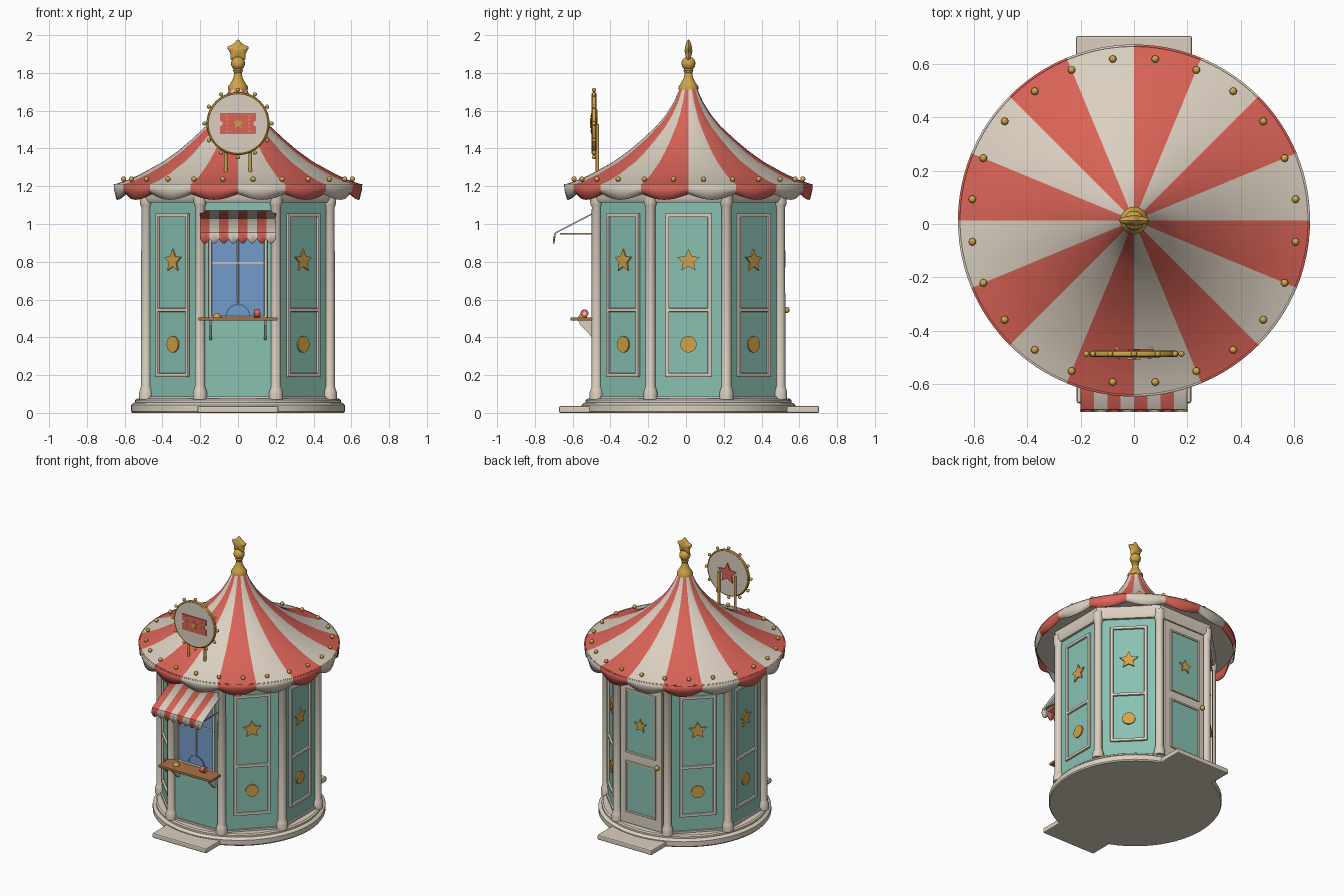
import bpy, bmesh, math
from math import sin, cos, pi, tau, radians
from mathutils import Matrix, Vector

if "Cube" in bpy.data.objects:
    bpy.data.objects.remove(bpy.data.objects["Cube"])


def material(name, r, g, b):
    m = bpy.data.materials.new(name)
    m.use_nodes = True
    m.diffuse_color = (r, g, b, 1)
    m.node_tree.nodes["Principled BSDF"].inputs["Base Color"].default_value = (r, g, b, 1)
    return m


TEAL = material("teal paint", .25, .54, .45)
RED = material("coral red", .70, .125, .095)
CREAM = material("cream", .71, .63, .53)
GOLD = material("gold", .64, .37, .065)
GLASS = material("blue glass", .17, .33, .60)
INK = material("deep blue", .07, .16, .34)
WOOD = material("wood", .38, .17, .06)
ORIGIN = Matrix.Translation((0, .013, 0))
WALL = .483  # distance from the centre to each flat wall


def turn(k):
    return Matrix.Rotation(k * pi / 4, 4, 'Z')


def finish(name, bm, mats, place=Matrix(), smooth=True, bevel=0, solid=0):
    bmesh.ops.recalc_face_normals(bm, faces=bm.faces)
    me = bpy.data.meshes.new(name)
    bm.to_mesh(me)
    bm.free()
    for m in mats:
        me.materials.append(m)
    if smooth:
        me.polygons.foreach_set("use_smooth", [True] * len(me.polygons))
        me.set_sharp_from_angle(angle=radians(35))
    ob = bpy.data.objects.new(name, me)
    bpy.context.collection.objects.link(ob)
    ob.matrix_world = ORIGIN @ place
    if solid:
        ob.modifiers.new("thickness", 'SOLIDIFY').thickness = solid
    if bevel:
        b = ob.modifiers.new("bevel", 'BEVEL')
        b.width, b.segments = bevel, 2
    return ob


def box(name, x, y, z, mat, place=Matrix(), bevel=.004):
    """Box given by its (low, high) range on each axis."""
    bm = bmesh.new()
    bmesh.ops.create_cube(bm, size=1)
    for v in bm.verts:
        v.co = [lo + (c + .5) * (hi - lo) for c, (lo, hi) in zip(v.co, (x, y, z))]
    return finish(name, bm, [mat], place, False, bevel)


def lathe(name, profile, mats, n=32, place=Matrix(), start=0, rule=None, cap=True, closed=False):
    bm = bmesh.new()
    rings = [[bm.verts.new((r * cos(start + tau * i / n), r * sin(start + tau * i / n), z))
              for i in range(n)] for r, z in profile]
    pairs = list(zip(rings, rings[1:])) + ([(rings[-1], rings[0])] if closed else [])
    for a, b in pairs:
        for i in range(n):
            j = (i + 1) % n
            f = bm.faces.new((a[i], a[j], b[j], b[i]))
            if rule:
                f.material_index = rule(tau * (i + .5) / n)
    if cap and not closed:
        bm.faces.new(rings[0])
        bm.faces.new(rings[-1])
    return finish(name, bm, mats, place)


def plate(name, pts, y, thick, mat, place=Matrix()):
    """Outline in x and z, extruded towards the front."""
    bm = bmesh.new()
    f = bm.faces.new([bm.verts.new((px, y, pz)) for px, pz in pts])
    g = bmesh.ops.extrude_face_region(bm, geom=[f])
    bmesh.ops.translate(bm, vec=(0, -thick, 0),
                        verts=[v for v in g["geom"] if isinstance(v, bmesh.types.BMVert)])
    return finish(name, bm, [mat], place, False)


def ball(name, at, r, mat, place=Matrix(), squash=1):
    bm = bmesh.new()
    bmesh.ops.create_uvsphere(bm, u_segments=16, v_segments=10, radius=r)
    bmesh.ops.scale(bm, vec=(1, 1, squash), verts=bm.verts)
    bmesh.ops.translate(bm, vec=at, verts=bm.verts)
    return finish(name, bm, [mat], place)


def star(r, z, inner=.48):
    return [((r if i % 2 == 0 else r * inner) * sin(i * pi / 5),
             z + (r if i % 2 == 0 else r * inner) * cos(i * pi / 5)) for i in range(10)]


def disc(r, z, n=32):
    return [(r * sin(tau * i / n), z + r * cos(tau * i / n)) for i in range(n)]


def frame(name, w, low, high, bar, y, depth, mat, place, mids=()):
    for s in (-1, 1):
        x = sorted((s * w, s * (w - bar)))
        box(name + "_stile", x, (y - depth, y), (low, high), mat, place)
    for z in (low, high - bar, *mids):
        box(name + "_rail", (-w, w), (y - depth, y), (z, z + bar), mat, place)


# Base and steps
lathe("base", [(.56, 0), (.566, .008), (.566, .042), (.555, .052), (.545, .055),
               (.545, .068), (.535, .075)], [CREAM], 64)
box("front_step", (-.215, .215), (-.685, -.48), (0, .036), CREAM, bevel=.008)
box("back_step", (-.217, .217), (.48, .692), (0, .036), CREAM, bevel=.008)

# Eight-sided walls with trim, and a column on each corner
corner = WALL / cos(pi / 8)
lathe("walls", [(corner, .07), (corner, 1.19)], [TEAL], 8, start=pi / 8)
lathe("wall_foot", [(corner + .012, .07), (corner + .012, .088)], [CREAM], 8, start=pi / 8)
lathe("frieze", [(corner + .018, 1.115), (corner + .03, 1.135), (corner + .03, 1.2)],
      [CREAM], 8, start=pi / 8)
for k in range(8):
    a = (k + .5) * pi / 4
    lathe("column", [(.037, .07), (.037, .11), (.032, .125), (.027, .14), (.026, 1.09),
                     (.031, 1.1), (.034, 1.115), (.034, 1.17)], [CREAM], 20,
          Matrix.Translation((.526 * cos(a), .526 * sin(a), 0)))

# Decorated panels on the six side walls
for k in (1, 2, 3, 5, 6, 7):
    frame("panel_frame", .122, .19, 1.056, .02, -WALL, .016, CREAM, turn(k), (.535,))
    plate("panel_star", star(.063, .805), -WALL, .009, GOLD, turn(k))
    plate("panel_moon", disc(.043, .363), -WALL, .009, GOLD, turn(k))

# Back door
back = turn(4)
box("door", (-.165, .165), (-WALL - .018, -WALL), (.08, 1.11), CREAM, back)
for low, high in ((.6, 1.04), (.17, .52)):
    box("door_panel", (-.112, .112), (-WALL - .022, -WALL), (low, high), TEAL, back, 0)
    frame("door_molding", .122, low - .01, high + .01, .014, -WALL - .015, .014, CREAM, back)
plate("door_star", star(.05, .81), -WALL - .022, .008, GOLD, back)
ball("door_knob", (.14, -WALL - .036, .545), .017, GOLD, back)

# Ticket window
box("window_glass", (-.14, .14), (-WALL - .006, -WALL), (.5, 1.0), GLASS, bevel=0)
frame("window_frame", .155, .495, 1.02, .017, -WALL, .022, CREAM, Matrix())
box("window_bar", (-.138, .138), (-WALL - .014, -WALL), (.787, .799), CREAM)
box("window_post", (-.005, .005), (-WALL - .014, -WALL), (.58, 1), CREAM)
arch = [(.066 * cos(pi * i / 16), .512 + .066 * sin(pi * i / 16)) for i in range(17)]
hole = [(.058 * cos(pi * i / 16), .512 + .058 * sin(pi * i / 16)) for i in range(16, -1, -1)]
plate("speak_hole", arch + hole, -WALL - .006, .003, INK)

# Counter with brackets, bell and ticket roll
box("counter", (-.21, .21), (-.625, -WALL), (.488, .506), WOOD)
for s in (-1, 1):
    bracket = plate("counter_bracket", [(.48, .488), (.585, .488), (.572, .465), (.50, .39), (.48, .385)],
                    -.007, -.014, CREAM)
    bracket.matrix_world = ORIGIN @ Matrix.Translation((s * .145, 0, 0)) @ Matrix.Rotation(-pi / 2, 4, 'Z')
lathe("bell", [(.022, .506), (.021, .514), (.012, .524), (.004, .529)], [GOLD], 20,
      Matrix.Translation((-.11, -.56, 0)))
roll = Matrix.Translation((.1, -.55, .527)) @ Matrix.Rotation(pi / 2, 4, 'Y')
lathe("ticket_roll", [(.021, -.016), (.021, .016)], [RED], 20, roll)
lathe("roll_core", [(.009, -.019), (.009, .019)], [CREAM], 12, roll)

# Striped awning with a scalloped front edge
bm = bmesh.new()
sub, cols = 6, 48
rows = []
for row in range(3):
    line = []
    for i in range(cols + 1):
        scallop = .028 * abs(sin(pi * i / sub))
        y, z = ((-WALL, 1.072), (-.708, .955), (-.718, .925 - scallop))[row]
        line.append(bm.verts.new((-.2 + .4 * i / cols, y, z)))
    rows.append(line)
for a, b in zip(rows, rows[1:]):
    for i in range(cols):
        bm.faces.new((a[i], a[i + 1], b[i + 1], b[i])).material_index = i // sub % 2
finish("awning", bm, [RED, CREAM], solid=.008)
for s in (-1, 1):
    box("awning_arm", (s * .19 - .004, s * .19 + .004), (-.68, -WALL), (.945, .953), GOLD, bevel=0)


# Striped tent roof
def stripe(a):
    return int(a / (pi / 8)) % 2


lathe("roof", [(.66, 1.208), (.60, 1.227), (.52, 1.262), (.40, 1.328), (.32, 1.385), (.245, 1.448),
               (.17, 1.518), (.12, 1.578), (.075, 1.65), (.04, 1.73)], [CREAM, RED], 96, rule=stripe)
lathe("soffit", [(.655, 1.203), (.48, 1.195)], [CREAM], 64, cap=False)

# Scalloped valance
bm = bmesh.new()
n = 160
rings = [[], [], []]
for i in range(n):
    a = tau * i / n
    wave = abs(sin(8 * a))
    for ring, r, z in zip(rings, (.658, .657, .640 + .012 * wave),
                          (1.212, 1.18, 1.158 - .03 * wave)):
        ring.append(bm.verts.new((r * cos(a), r * sin(a), z)))
for a, b in zip(rings, rings[1:]):
    for i in range(n):
        j = (i + 1) % n
        bm.faces.new((a[i], a[j], b[j], b[i])).material_index = stripe(tau * (i + .5) / n)
finish("valance", bm, [CREAM, RED], solid=.006)

# Light bulbs around the eaves
for i in range(24):
    a = radians(7.5 + 15 * i)
    ball("eave_bulb", (.611 * cos(a), .611 * sin(a), 1.238), .014, GOLD)

# Finial: turned base, ball and puffy star
lathe("finial_base", [(.052, 1.712), (.052, 1.728), (.04, 1.745), (.024, 1.775), (.02, 1.8),
                      (.026, 1.812), (.02, 1.83)], [GOLD], 24)
ball("finial_ball", (0, 0, 1.85), .037, GOLD)
bm = bmesh.new()
rim = [bm.verts.new((x, 0, z)) for x, z in star(.105, 1.917, .42)]
for y in (-.03, .03):
    hub = bm.verts.new((0, y, 1.917))
    for i in range(10):
        bm.faces.new((hub, rim[i], rim[(i + 1) % 10]))
top = finish("finial_star", bm, [GOLD])
top.modifiers.new("soften", 'SUBSURF').levels = 2
top.modifiers["soften"].render_levels = 2

# Round sign on two posts
SZ, SY = 1.532, -.50
facing = Matrix.Translation((0, SY, SZ)) @ Matrix.Rotation(pi / 2, 4, 'X')
lathe("sign_board", [(.155, -.01), (.155, .01)], [CREAM], 48, facing)
lathe("sign_rim", [(.158 + .009 * cos(tau * i / 8), .012 * sin(tau * i / 8)) for i in range(8)],
      [GOLD], 48, facing, closed=True)
for i in range(12):
    a = tau * i / 12
    ball("sign_bulb", (.178 * cos(a), SY, SZ + .178 * sin(a)), .011, GOLD)
for s in (-1, 1):
    lathe("sign_post", [(.009, 1.25), (.009, 1.53)], [GOLD], 12,
          Matrix.Translation((s * .065, SY + .018, 0)))

# Ticket emblem with notched ends on the front, star on the back
half = [(.096, -.056), (.096, -.016), (.082, -.008), (.082, .008), (.096, .016), (.096, .056)]
ticket = half + [(-x, -z) for x, z in half]
plate("ticket_emblem", [(x, SZ + z) for x, z in ticket], SY - .01, .006, RED)
plate("ticket_star", star(.028, SZ), SY - .016, .004, GOLD)
for s in (-1, 1):
    for i in range(5):
        plate("ticket_dot", [(x + s * .058, z) for x, z in disc(.005, SZ - .04 + .02 * i, 8)],
              SY - .016, .003, GOLD)
plate("sign_back_star", star(.075, SZ), SY + .018, .008, RED)
